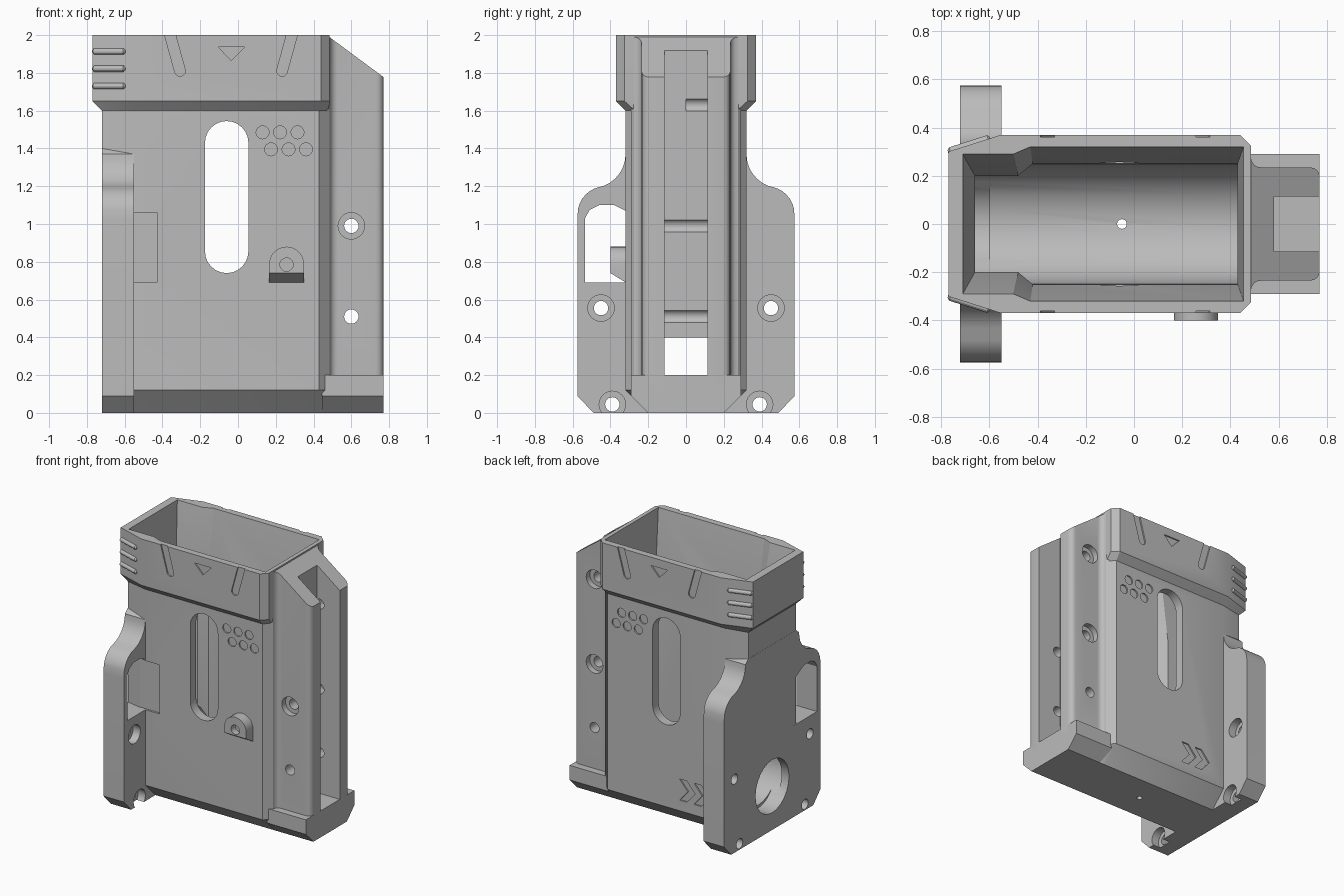
import bpy, bmesh
from math import cos, sin, pi, atan2
from mathutils import Vector

if "Cube" in bpy.data.objects:
    bpy.data.objects.remove(bpy.data.objects["Cube"])

grey = bpy.data.materials.new("matte grey")
grey.use_nodes = True
grey.diffuse_color = (0.5, 0.5, 0.5, 1)
grey.node_tree.nodes["Principled BSDF"].inputs["Base Color"].default_value = (0.5, 0.5, 0.5, 1)


def loft(name, rings):
    """Solid through closed rings of equal length, capped at both ends."""
    bm = bmesh.new()
    loops = [[bm.verts.new(p) for p in ring] for ring in rings]
    n = len(loops[0])
    for low, high in zip(loops, loops[1:]):
        for i in range(n):
            j = (i + 1) % n
            bm.faces.new((low[i], low[j], high[j], high[i]))
    bm.faces.new(loops[0])
    bm.faces.new(loops[-1])
    bmesh.ops.recalc_face_normals(bm, faces=bm.faces)
    mesh = bpy.data.meshes.new(name)
    bm.to_mesh(mesh)
    bm.free()
    mesh.materials.append(grey)
    ob = bpy.data.objects.new(name, mesh)
    bpy.context.collection.objects.link(ob)
    return ob


def prism(name, pts, axis, lo, hi):
    place = {"x": lambda a, b, t: (t, a, b),
             "y": lambda a, b, t: (a, t, b),
             "z": lambda a, b, t: (a, b, t)}[axis]
    return loft(name, [[place(a, b, t) for a, b in pts] for t in (lo, hi)])


def stadium(a, b, r, n=12):
    """Outline of a round-ended slot from a to b; a circle when a equals b."""
    start = atan2(b[1] - a[1], b[0] - a[0]) - pi / 2
    ends = [(b, start), (a, start + pi)]
    return [(c[0] + r * cos(s + pi * i / n), c[1] + r * sin(s + pi * i / n))
            for c, s in ends for i in range(n + (a != b))]


def disc(a, b, r):
    return stadium((a, b), (a, b), r)


def box(a0, a1, b0, b1):
    return [(a0, b0), (a1, b0), (a1, b1), (a0, b1)]


def both(half):
    """Mirror half an outline across its second coordinate."""
    return half + [(a, -b) for a, b in reversed(half)]


def level(half, z):
    return [(x, y, z) for x, y in both(half)]


def cut(ob, cutters):
    for c in cutters:
        c.hide_render = True
        mod = ob.modifiers.new("cut", "BOOLEAN")
        mod.operation, mod.solver, mod.object = "DIFFERENCE", "EXACT", c
    bpy.context.view_layer.update()
    done = bpy.data.meshes.new_from_object(
        ob.evaluated_get(bpy.context.evaluated_depsgraph_get()))
    ob.modifiers.clear()
    ob.data = done


# Main outlines
body = [(0.48, 0.27), (0.43, 0.32), (-0.55, 0.32), (-0.72, 0.285)]
collar = [(0.485, 0.325), (0.44, 0.37), (-0.55, 0.37), (-0.77, 0.3)]
foot = [(x, 0.2) for x, y in body]
mouth = [(0.455, 0.32), (-0.43, 0.32), (-0.5, 0.29), (-0.71, 0.29)]
throat = [(0.43, 0.25), (-0.42, 0.25), (-0.48, 0.2), (-0.66, 0.2)]

# Shell with flared collar
shell = loft("well_shell", [level(foot, 0), level(body, 0.12), level(body, 1.6),
                            level(collar, 1.65), level(collar, 2)])

# Shared cavity cutters
cavity = loft("cavity", [level(throat, 0.4), level(throat, 1.5), level(mouth, 2.001)])
trough = prism("trough", disc(0, 0.401, 0.249), "x", -0.66, 0.43)
rear_bore = prism("rear_bore", disc(0, 0.33, 0.2), "x", -0.8, -0.6)
front_port = prism("front_port", box(-0.115, 0.115, 0.201, 0.4), "x", 0.3, 0.85)
floor_hole = prism("floor_hole", disc(-0.05, 0, 0.02), "z", -0.1, 0.3)
shared = [cavity, trough, rear_bore, front_port, floor_hole]
window = prism("side_slot", stadium((-0.06, 0.855), (-0.06, 1.43), 0.115), "y", -1, 1)
pocket = prism("cable_pocket", box(-0.6, -0.43, 0.69, 1.06), "y", -0.5, -0.305)
marks = [window, pocket]

# Shallow marks on both sides
for s in (-1, 1):
    def mark(pts, depth_at):
        marks.append(prism("mark", pts, "y", s * depth_at, s * 0.5))
    for row, x0 in ((1.485, 0.13), (1.395, 0.175)):
        for i in range(3):
            mark(disc(x0 + 0.0925 * i, row, 0.034), 0.31)
    for side in (-1, 1):
        mark(stadium((-0.037 + side * 0.27, 1.81), (-0.037 + side * 0.35, 2.1), 0.028), 0.36)
    mark([(-0.105, 1.937), (0.035, 1.937), (-0.035, 1.865)], 0.36)

# Chevrons on the back side
for x in (-0.17, -0.29):
    marks.append(prism("chevron", [(x, 0.36), (x - 0.06, 0.36), (x - 0.13, 0.28),
                                   (x - 0.06, 0.2), (x, 0.2), (x - 0.07, 0.28)],
                       "y", 0.31, 0.5))
cut(shell, shared + marks)

# Grip ribs on the collar corners
for s in (-1, 1):
    for i in range(3):
        a, b = Vector((-0.762, s * 0.3025)), Vector((-0.605, s * 0.3525))
        d = (b - a).normalized()
        out = Vector((d.y, -d.x)) * -s
        rings = []
        for t, r in ((a - d * 0.01, 0.006), (a, 0.016), (b, 0.016), (b + d * 0.01, 0.006)):
            rings.append([(t.x + out.x * r * cos(k * pi / 6), t.y + out.y * r * cos(k * pi / 6),
                           1.73 + 0.092 * i + r * sin(k * pi / 6)) for k in range(12)])
        loft("grip_rib", rings)

# Slotted rail with a sloped top
flare = [(0.47, 0.29)] + [(0.525 - 0.04 * cos(k * pi / 8), 0.275 - 0.04 * sin(k * pi / 8))
                          for k in range(5)]
nose = [(0.73 + 0.04 * sin(k * pi / 8), 0.195 + 0.04 * cos(k * pi / 8)) for k in range(5)]
section = both(flare + nose)
rail = loft("slotted_rail", [[(x, y, 0.15) for x, y in section],
                             [(x, y, 2 - (x - 0.47) * 0.74) for x, y in section]])
rail_cuts = [front_port, prism("rail_channel", box(0.58, 0.9, -0.115, 0.115), "z", 0.1, 2.2)]
for z in (0.51, 0.99, 1.63):
    rail_cuts.append(prism("screw_hole", disc(0.6, z, 0.038), "y", 0 if z > 1.5 else -0.5, 0.5))
for s, z in ((-1, 0.99), (1, 0.99), (1, 1.63)):
    rail_cuts.append(prism("counterbore", disc(0.6, z, 0.07), "y", s * 0.19, s * 0.5))
cut(rail, rail_cuts)

# Base block under the rail
prism("rail_base", [(-0.2, 0), (0.2, 0), (0.29, 0.09), (0.29, 0.2), (-0.29, 0.2), (-0.29, 0.09)],
      "x", 0.445, 0.77)

# Winged mounting plate
wing = [(0.49, 0), (0.575, 0.09), (0.575, 1.02)]
wing += [(0.425 + 0.15 * cos(k * pi / 16), 1.05 + 0.15 * sin(k * pi / 16)) for k in range(1, 7)]
wing += [(0.5 - 0.18 * sin(k * pi / 16), 1.37 - 0.18 * cos(k * pi / 16)) for k in range(2, 9)]
wing += [(0.285, 1.4)]
plate = prism("mounting_plate", wing + [(-y, z) for y, z in reversed(wing)], "x", -0.721, -0.55)
plate_cuts = [cavity, trough, rear_bore, prism(
    "plate_window", [(-0.535, 0.69), (-0.25, 0.69), (-0.25, 1.03), (-0.32, 1.07), (-0.38, 1.1),
                     (-0.46, 1.1), (-0.51, 1.075), (-0.535, 1.03)], "x", -1, 0)]
for y, z in ((0.45, 0.555), (0.39, 0.045)):
    for s in (-1, 1):
        plate_cuts.append(prism("screw_hole", disc(s * y, z, 0.038), "x", -1, 0))
        plate_cuts.append(prism("counterbore", disc(s * y, z, 0.07), "x", -0.61, 0))
cut(plate, plate_cuts)

# Arched lug with an undercut base
arch = [(0.257 + 0.092 * cos(k * pi / 14), 0.788 + 0.092 * sin(k * pi / 14)) for k in range(15)]
lug = loft("side_lug", [[(x, y, z) for x, z in arch + [(0.165, low), (0.349, low)]]
                        for y, low in ((-0.4, 0.74), (-0.31, 0.685))])
cut(lug, [prism("lug_hole", disc(0.257, 0.785, 0.035), "y", -0.5, -0.35)])

# Remove cutters and smooth the curved faces
for ob in list(bpy.data.objects):
    if ob.type == "MESH" and ob.hide_render:
        bpy.data.objects.remove(ob)
    elif ob.type == "MESH":
        bpy.ops.object.select_all(action="DESELECT")
        ob.select_set(True)
        bpy.context.view_layer.objects.active = ob
        bpy.ops.object.shade_smooth_by_angle(angle=0.5)
